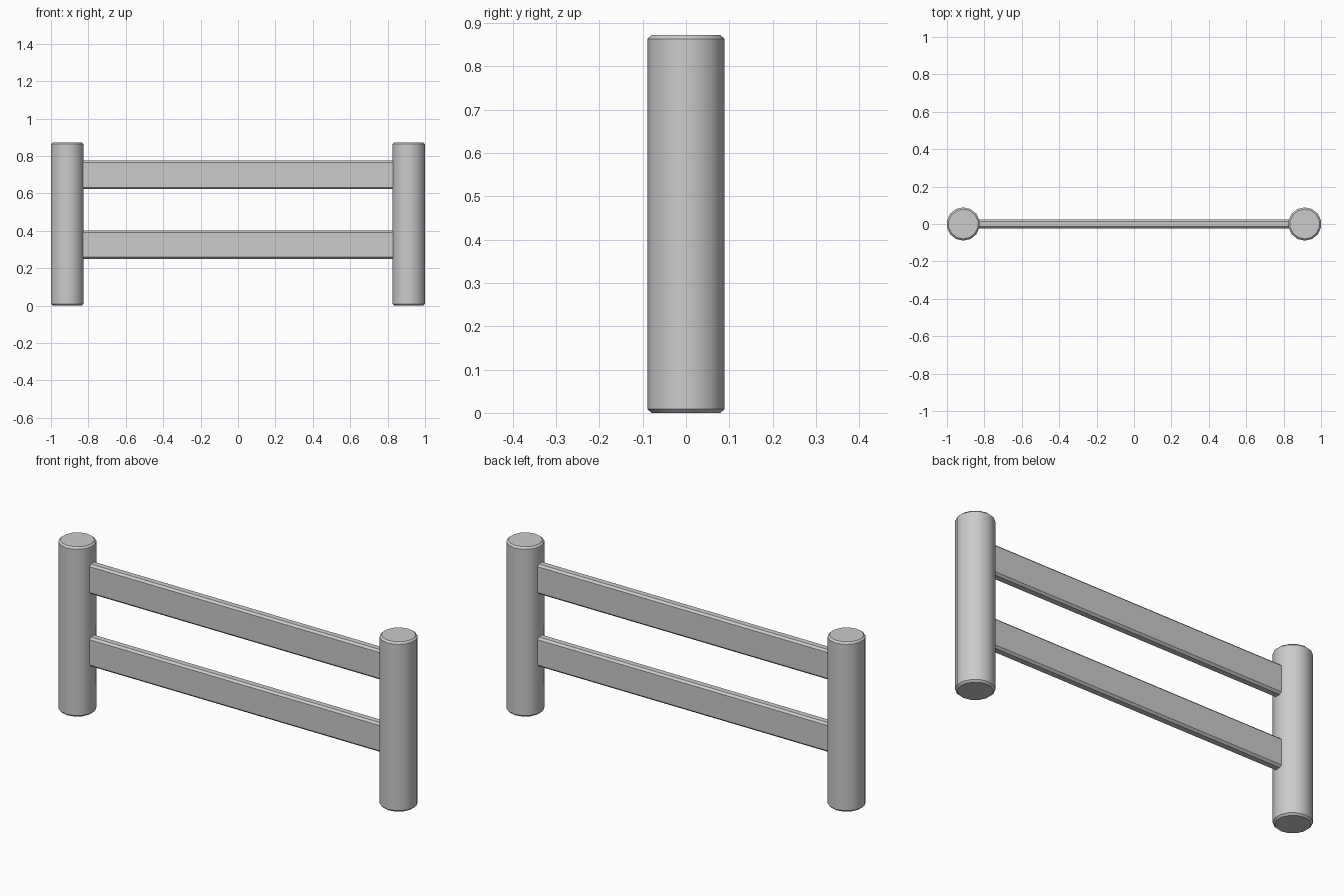
import bpy

if "Cube" in bpy.data.objects:
    bpy.data.objects.remove(bpy.data.objects["Cube"])

R, H, SIDES = 0.089, 0.872, 14
POST_X = 0.913


def bevel_and_shade(obj, width):
    mod = obj.modifiers.new("edge_bevel", 'BEVEL')
    mod.width = width
    mod.segments = 1
    mod.limit_method = 'ANGLE'
    mod.angle_limit = 0.7
    bpy.ops.object.modifier_apply(modifier=mod.name)
    bpy.ops.object.shade_smooth_by_angle(angle=0.55)


def post(name, x):
    bpy.ops.mesh.primitive_cylinder_add(vertices=SIDES, radius=R, depth=H,
                                        location=(x, 0, H / 2))
    obj = bpy.context.object
    obj.name = name
    bevel_and_shade(obj, 0.009)


def rail(name, z0, z1):
    bpy.ops.mesh.primitive_cube_add(size=1, location=(0, 0, (z0 + z1) / 2))
    obj = bpy.context.object
    obj.name = name
    obj.scale = (1.70, 0.048, z1 - z0)
    bpy.ops.object.transform_apply(location=False, rotation=False, scale=True)
    bevel_and_shade(obj, 0.01)


# Round posts with chamfered ends
post("left_post", -POST_X)
post("right_post", POST_X)

# Flat chamfered rails, ends tucked into the posts
rail("lower_rail", 0.25, 0.40)
rail("upper_rail", 0.622, 0.775)
